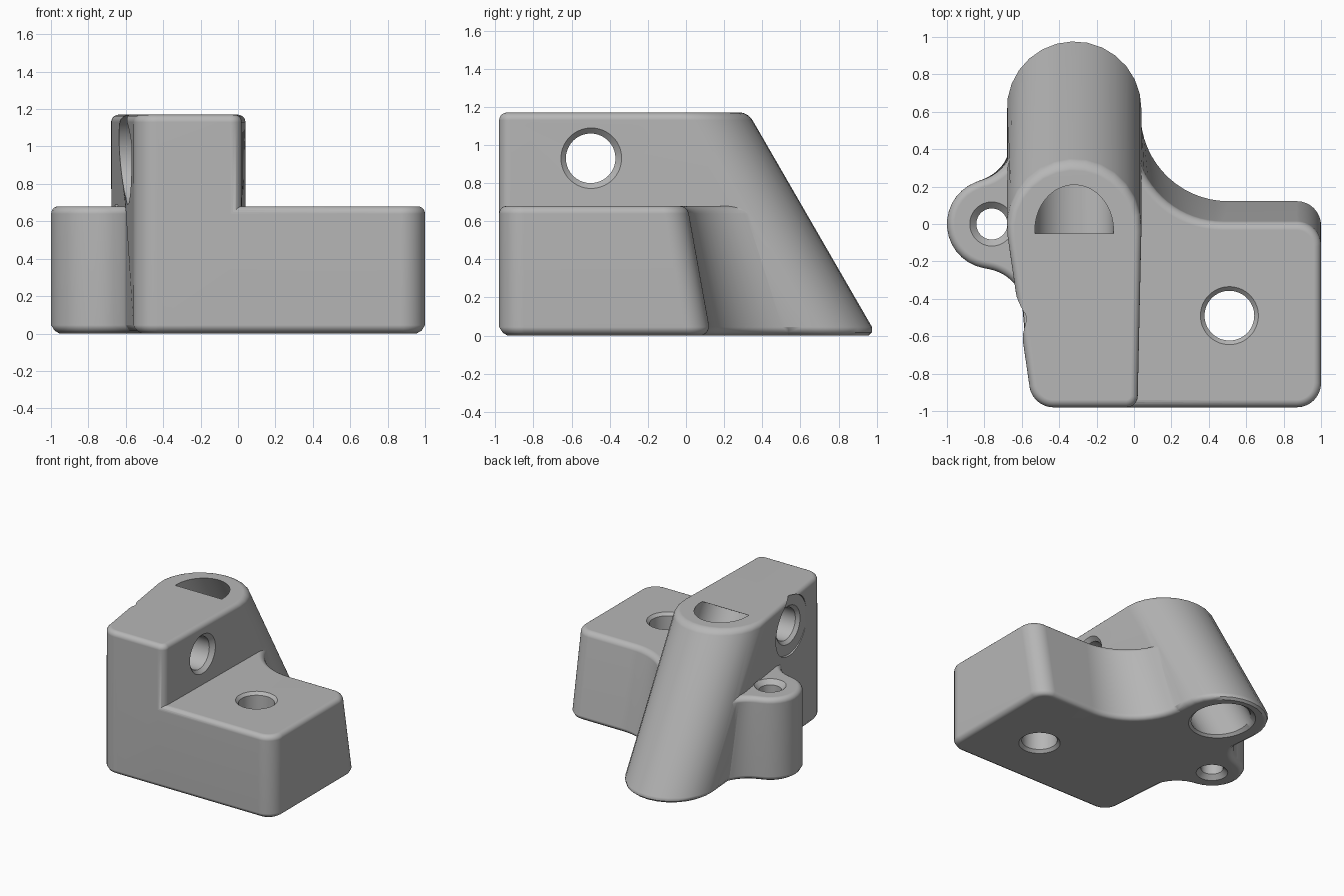
import bpy, bmesh, math
from mathutils import Vector

cube = bpy.data.objects.get("Cube")
if cube:
    bpy.data.objects.remove(cube)

grey = bpy.data.materials.new("plain grey")
grey.use_nodes = True
grey.diffuse_color = (0.47, 0.47, 0.47, 1)
grey.node_tree.nodes["Principled BSDF"].inputs["Base Color"].default_value = grey.diffuse_color

TOWER_H, BASE_H = 1.17, 0.68
LEAN = math.tan(math.radians(30))
ROUND = 0.04


def skin(name, rings):
    """Solid through a stack of equal-length point rings, capped at both ends."""
    bm = bmesh.new()
    rows = [[bm.verts.new(p) for p in ring] for ring in rings]
    n = len(rows[0])
    for low, high in zip(rows, rows[1:]):
        for i in range(n):
            j = (i + 1) % n
            bm.faces.new((low[i], low[j], high[j], high[i]))
    bm.faces.new(rows[0][::-1])
    bm.faces.new(rows[-1])
    bmesh.ops.recalc_face_normals(bm, faces=bm.faces)
    mesh = bpy.data.meshes.new(name)
    bm.to_mesh(mesh)
    bm.free()
    mesh.materials.append(grey)
    obj = bpy.data.objects.new(name, mesh)
    bpy.context.collection.objects.link(obj)
    return obj


def outline(circles, inset, steps=14):
    """Tangent-continuous loop round (x, y, r) circles; negative r is a hollow arc."""
    arcs = [(x, y, r - inset) for x, y, r in circles]
    normals = []
    for a, b in zip(arcs, arcs[1:] + arcs[:1]):
        dx, dy = b[0] - a[0], b[1] - a[1]
        ratio = max(-1, min(1, (a[2] - b[2]) / math.hypot(dx, dy)))
        normals.append(math.atan2(dy, dx) - math.acos(ratio))
    points = []
    for i, (x, y, r) in enumerate(arcs):
        start, sweep = normals[i - 1], normals[i] - normals[i - 1]
        sweep = sweep % math.tau if r > 0 else -(-sweep % math.tau)
        for k in range(steps + 1):
            t = start + sweep * k / steps
            points.append((x + r * math.cos(t), y + r * math.sin(t)))
    return points


def loft(name, plan, height):
    """Loft a height-dependent plan with eased bottom and rounded top edges."""
    levels = [(0, 0.045), (0.016, 0.018), (0.045, 0)]
    for k in range(6):
        t = k / 5 * math.pi / 2
        levels.append((height - ROUND + ROUND * math.sin(t), ROUND * (1 - math.cos(t))))
    return skin(name, [[(x, y, z) for x, y in outline(plan(z), inset)] for z, inset in levels])


def bore(name, origin, axis, profile, stretch=1):
    """Turned cutter: profile is a list of (distance along axis, radius)."""
    axis = Vector(axis).normalized()
    u = axis.orthogonal().normalized() if abs(axis.x) > 0.5 else Vector((1, 0, 0))
    v = axis.cross(u)
    rings = []
    for t, r in profile:
        angles = [math.tau * k / 64 for k in range(64)]
        rings.append([Vector(origin) + axis * t + r * (u * math.cos(a) + v * stretch * math.sin(a))
                      for a in angles])
    return skin(name, rings)


def combine(target, tool, operation):
    mod = target.modifiers.new(tool.name, 'BOOLEAN')
    mod.operation, mod.solver, mod.object = operation, 'EXACT', tool
    bpy.context.view_layer.objects.active = target
    bpy.ops.object.modifier_apply(modifier=mod.name)
    bpy.data.objects.remove(tool)


def boss_y(z):
    return 0.642 - LEAN * z


def touch(a, ra, b, rb):
    """Point at distance ra from a and rb from b, on the left of a to b."""
    a, b = Vector(a), Vector(b)
    d = (b - a).length
    along = (ra * ra - rb * rb + d * d) / (2 * d)
    e = (b - a) / d
    return a + e * along + Vector((-e.y, e.x)) * math.sqrt(ra * ra - along * along)


# Tower merging into the leaning round boss
def tower_plan(z):
    return [(-0.04, -0.92, 0.06), (-0.32, boss_y(z), 0.36), (-0.43, -0.85, 0.13)]


# Low block with a swept hollow at the back, plus the side lug
def base_plan(z):
    back, cy, hollow = 0.13 - 0.18 * z, boss_y(z), 0.47
    hy = back + hollow
    hx = -0.32 + math.sqrt(0.825 ** 2 - (hy - cy) ** 2)
    web = touch((-0.76, 0), 0.482, (-0.32, cy), 0.592)
    return [(0.87, -0.85, 0.13), (0.87, back - 0.13, 0.13), (hx, hy, -hollow),
            (-0.32, cy, 0.35), (web.x, web.y, -0.24), (-0.76, 0, 0.24),
            (-0.82, -0.477, -0.24), (-0.40, -0.85, 0.13)]


body = loft("bracket_body", tower_plan, TOWER_H)
combine(body, loft("base_and_lug", base_plan, BASE_H), 'UNION')


# Leaning rod socket, its square end breaking through the top
lean_axis = (0, -LEAN, 1)
combine(body, bore("rod_socket", (-0.32, boss_y(0), 0), lean_axis,
                   [(-0.3, 0.21), (1.36, 0.21)]), 'DIFFERENCE')
combine(body, bore("rod_socket_mouth", (-0.32, boss_y(0), 0), (0, 0, 1),
                   [(-0.02, 0.255), (0.035, 0.2)], 1.155), 'DIFFERENCE')


# Upright bolt holes with chamfered ends
def bolt_hole(name, x, y, r, rim, top):
    c = rim - r
    combine(body, bore(name, (x, y, 0), (0, 0, 1),
                       [(-0.01, rim + 0.01), (c, r), (top - c, r), (top + 0.008, rim + 0.008)]),
            'DIFFERENCE')


bolt_hole("block_hole", 0.51, -0.49, 0.133, 0.155, BASE_H)
bolt_hole("lug_hole", -0.76, 0, 0.083, 0.118, BASE_H)

# Cross hole through the tower with a wide seat on the outer side
combine(body, bore("cross_hole", (0, -0.5, 0.93), (1, 0, 0),
                   [(-1.1, 0.24), (-0.57, 0.24), (-0.57, 0.155), (-0.545, 0.13),
                    (0, 0.13), (0.05, 0.18)]), 'DIFFERENCE')

# Smooth rounded surfaces, crisp edges
bpy.ops.object.select_all(action='DESELECT')
body.select_set(True)
bpy.context.view_layer.objects.active = body
bpy.ops.object.shade_smooth_by_angle(angle=math.radians(38))
weighted = body.modifiers.new("even_shading", 'WEIGHTED_NORMAL')
weighted.keep_sharp = True
